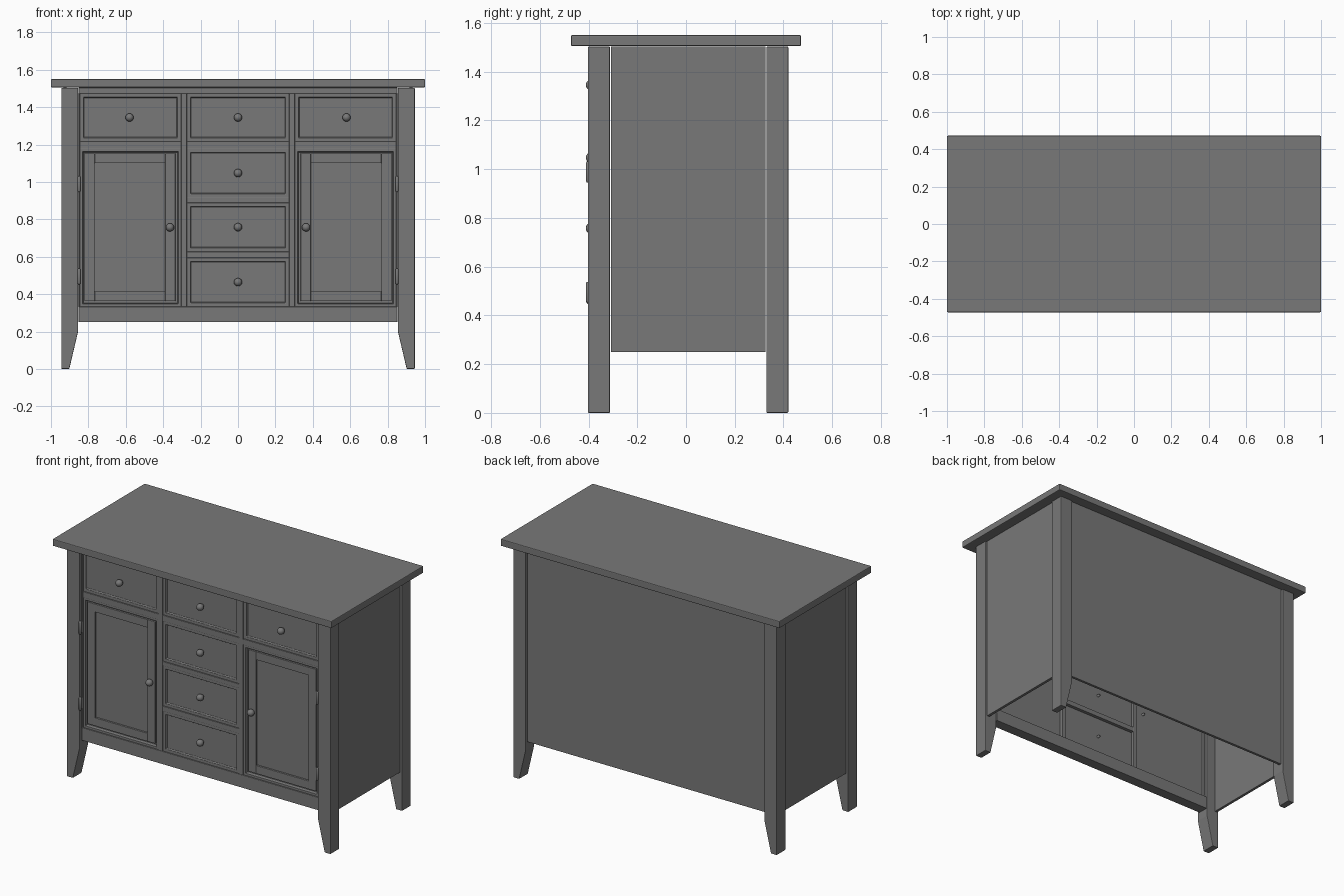
import bpy, bmesh, math
from mathutils import Matrix, Vector

cube = bpy.data.objects.get("Cube")
if cube:
    bpy.data.objects.remove(cube, do_unlink=True)


def make_material(name, value):
    mat = bpy.data.materials.new(name)
    mat.use_nodes = True
    colour = (value, value, value, 1)
    mat.diffuse_color = colour
    mat.node_tree.nodes["Principled BSDF"].inputs["Base Color"].default_value = colour
    return mat


GREY = make_material("grey paint", 0.19)


def finish(name, bm, bevel=0):
    mesh = bpy.data.meshes.new(name)
    bmesh.ops.recalc_face_normals(bm, faces=bm.faces)
    bm.to_mesh(mesh)
    bm.free()
    mesh.materials.append(GREY)
    obj = bpy.data.objects.new(name, mesh)
    bpy.context.collection.objects.link(obj)
    if bevel:
        mod = obj.modifiers.new("soft edges", "BEVEL")
        mod.width = bevel
        mod.segments = 2
    return obj


def box_mesh(x, y, z):
    """x, y and z are (low, high) pairs."""
    bm = bmesh.new()
    bmesh.ops.create_cube(bm, size=1)
    for v in bm.verts:
        v.co = Vector([lo + (c + 0.5) * (hi - lo) for c, (lo, hi) in zip(v.co, (x, y, z))])
    return bm


def box(name, x, y, z, bevel=0.002):
    return finish(name, box_mesh(x, y, z), bevel)


def framed_front(name, x, z, depth, rim=0.028):
    """A board whose front is sunk inside a raised rim."""
    bm = box_mesh(x, (-0.377, -0.35), z)
    bm.normal_update()
    front = min(bm.faces, key=lambda f: f.normal.y)
    bmesh.ops.inset_region(bm, faces=[front], thickness=rim)
    bmesh.ops.inset_region(bm, faces=[front], thickness=0.005)
    for v in front.verts:
        v.co.y += depth
    return finish(name, bm, 0.002)


def round_mesh(profile, sides, matrix):
    """Spin a (radius, height) profile around its axis."""
    bm = bmesh.new()
    verts = [bm.verts.new((r, 0, h)) for r, h in profile]
    edges = [bm.edges.new(pair) for pair in zip(verts, verts[1:])]
    bmesh.ops.spin(bm, geom=verts + edges, cent=(0, 0, 0), axis=(0, 0, 1),
                   angle=math.tau, steps=sides)
    bmesh.ops.remove_doubles(bm, verts=bm.verts, dist=1e-5)
    bm.transform(matrix)
    return bm


def smooth(obj):
    for poly in obj.data.polygons:
        poly.use_smooth = True


def knob(name, x, z):
    # Stem runs through the board; the ball sits in front of it
    ball = [(0.022 * math.sin(a), 0.049 - 0.022 * math.cos(a))
            for a in (math.pi * k / 10 for k in range(2, 11))]
    profile = [(0, -0.006), (0.007, -0.006), (0.009, 0.02)] + ball
    matrix = Matrix.Translation((x, -0.34, z)) @ Matrix.Rotation(math.pi / 2, 4, "X")
    smooth(finish(name, round_mesh(profile, 20, matrix)))


# Table top
box("table_top", (-1, 1), (-0.472, 0.472), (1.505, 1.55), 0.005)

# Legs, tapered on the inner side of the foot
leg_profile = [(0.945, 0), (0.902, 0), (0.855, 0.2), (0.855, 1.503), (0.945, 1.503)]
for side, s in (("left", 1), ("right", -1)):
    for end, y0, y1 in (("front", -0.403, -0.312), ("back", 0.33, 0.42)):
        bm = bmesh.new()
        face = bm.faces.new([bm.verts.new((s * x, y0, z)) for x, z in leg_profile])
        ext = bmesh.ops.extrude_face_region(bm, geom=[face])
        for v in ext["geom"]:
            if isinstance(v, bmesh.types.BMVert):
                v.co.y = y1
        finish(f"{end}_leg_{side}", bm, 0.004)
    box(f"side_panel_{side}", sorted((s * 0.934, s * 0.915)), (-0.308, 0.326), (0.25, 1.504))

# Back panel
box("back_panel", (-0.852, 0.852), (0.39, 0.408), (0.25, 1.504))

# Front frame
FRAME = (-0.382, -0.33)
LEVELS = [(1.216, 1.473), (0.916, 1.178), (0.627, 0.889), (0.333, 0.595)]
box("top_rail", (-0.852, 0.852), FRAME, (1.473, 1.504))
box("bottom_rail", (-0.852, 0.852), (-0.382, -0.312), (0.25, 0.333))
for (low, _), (_, high) in zip(LEVELS, LEVELS[1:]):
    box("middle_rail", (-0.274, 0.274), FRAME, (high, low))
for side, s in (("left", 1), ("right", -1)):
    box(f"divider_{side}", sorted((s * 0.274, s * 0.304)), FRAME, (0.333, 1.473))
    box(f"edge_stile_{side}", sorted((s * 0.846, s * 0.856)), FRAME, (0.333, 1.473))
    box(f"side_rail_{side}", sorted((s * 0.304, s * 0.846)), FRAME, (1.178, 1.216))

# Centre drawers
for i, z in enumerate(LEVELS):
    framed_front(f"centre_drawer_{i + 1}", (-0.274, 0.274), z, 0.011)
    knob(f"centre_drawer_knob_{i + 1}", 0, sum(z) / 2)

# Side drawers and doors
for side, s in (("left", 1), ("right", -1)):
    span = sorted((s * 0.304, s * 0.846))
    framed_front(f"side_drawer_{side}", span, LEVELS[0], 0.011)
    knob(f"side_drawer_knob_{side}", s * 0.58, sum(LEVELS[0]) / 2)

    framed_front(f"door_{side}", span, (0.333, 1.178), 0.018, 0.022)
    board = (-0.371, -0.355)
    for part, a, b in (("inner", 0.335, 0.389), ("outer", 0.766, 0.82)):
        box(f"door_{part}_stile_{side}", sorted((s * a, s * b)), board, (0.362, 1.152))
    for part, z in (("lower", (0.362, 0.415)), ("upper", (1.1, 1.152))):
        box(f"door_{part}_rail_{side}", sorted((s * 0.389, s * 0.766)), board, z)
    knob(f"door_knob_{side}", s * 0.364, 0.757)

    # Hinge barrels
    for part, z in (("lower", 0.495), ("upper", 0.988)):
        barrel = [(0, -0.043), (0.005, -0.043), (0.009, -0.036),
                  (0.009, 0.036), (0.005, 0.043), (0, 0.043)]
        matrix = Matrix.Translation((s * 0.85, -0.402, z))
        smooth(finish(f"{part}_hinge_{side}", round_mesh(barrel, 12, matrix)))
        box(f"{part}_hinge_leaf_{side}", sorted((s * 0.847, s * 0.853)),
            (-0.4, -0.37), (z - 0.036, z + 0.036), 0)
